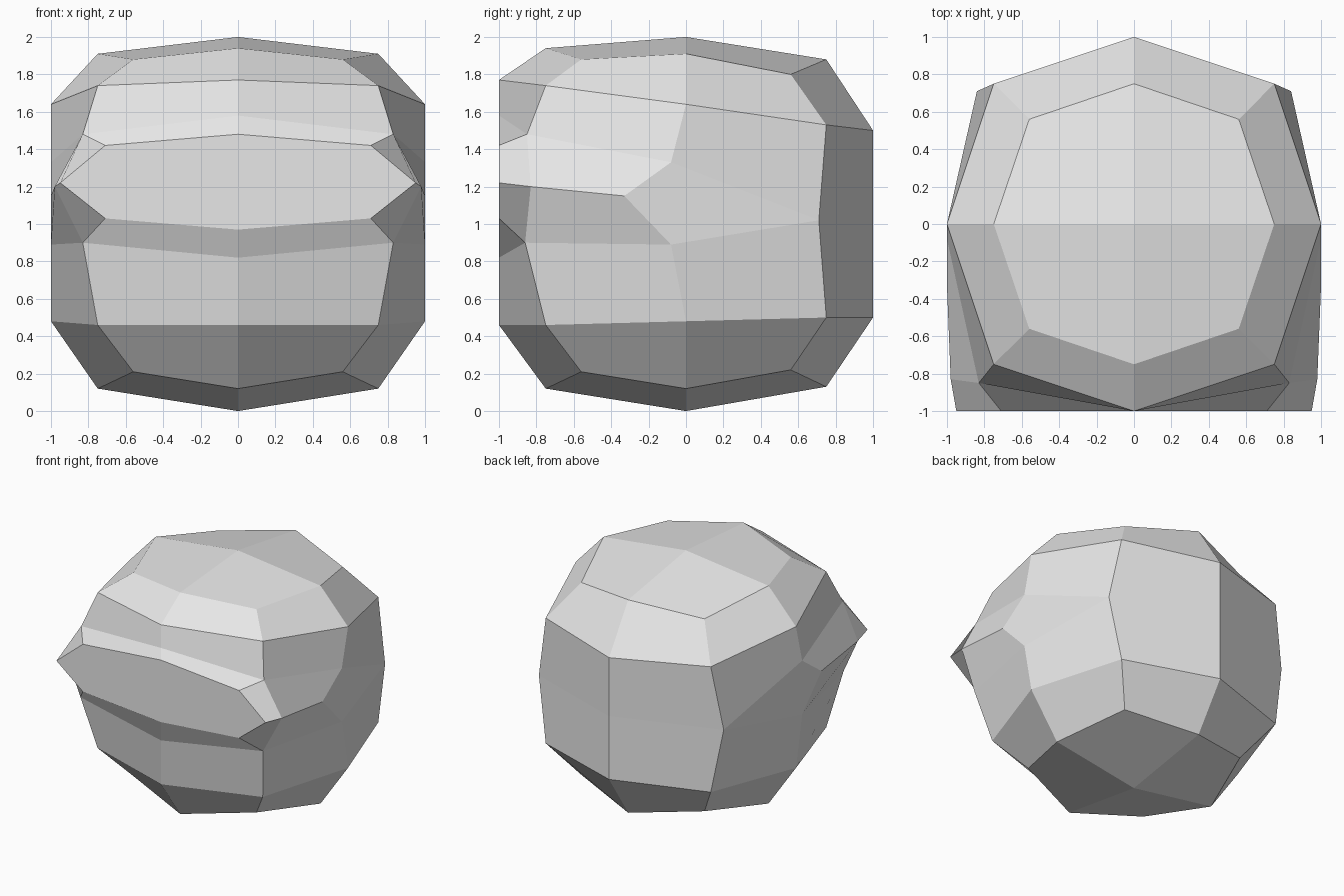
import bpy, bmesh

cube = bpy.data.objects.get("Cube")
if cube:
    bpy.data.objects.remove(cube, do_unlink=True)

grey = bpy.data.materials.new("light_grey")
grey.use_nodes = True
grey.diffuse_color = (0.8, 0.8, 0.8, 1)
grey.node_tree.nodes["Principled BSDF"].inputs["Base Color"].default_value = (0.8, 0.8, 0.8, 1)

bm = bmesh.new()


def points(*coords):
    return [bm.verts.new(c) for c in coords]


def strip(a, b):
    """Quads between two matching rows of points."""
    for i in range(len(a) - 1):
        bm.faces.new((a[i], a[i + 1], b[i + 1], b[i]))


def cap(pole, row):
    """Two quads that close a row of five points at the centre."""
    bm.faces.new((pole, row[0], row[1], row[2]))
    bm.faces.new((pole, row[2], row[3], row[4]))


# Left half: each row runs front centre, front corner, side, back corner, back centre
top, bottom = points((0, 0, 2), (0, 0, 0))
crown = points((0, -.75, 1.94), (.56, -.56, 1.88), (.75, 0, 1.91), (.56, .56, 1.8), (0, .75, 1.88))
brow = points((0, -1, 1.77), (.75, -.75, 1.74), (1, 0, 1.64), (.75, .75, 1.53), (0, 1, 1.5))
back = points((.84, .71, 1.02), (0, 1, 1.02))
upper = points((0, -1, 1.58), (.83, -.85, 1.48), (1, -.08, 1.33)) + back
lower = points((0, -1, .82), (.83, -.86, .9), (1, -.08, .89)) + back
jaw = points((0, -1, .46), (.75, -.75, .46), (1, 0, .48), (.75, .75, .5), (0, 1, .5))
base = points((0, -.75, .12), (.56, -.56, .21), (.75, 0, .12), (.56, .56, .22), (0, .75, .13))

cap(top, crown)
for a, b in ((crown, brow), (brow, upper), (lower, jaw), (jaw, base)):
    strip(a, b)
cap(bottom, base)

# Cheek wedge that runs back from the mouth corner
ridge = points((.98, -.83, 1.2), (1, -.33, 1.15))
strip(upper[1:3], ridge)
strip(ridge, lower[1:3])
bm.faces.new((upper[2], back[0], lower[2], ridge[1]))

# Lips and flat mouth face
mouth = points((0, -1, 1.48), (.71, -1, 1.42), (.95, -1, 1.22), (.71, -1, 1.03), (0, -1, .97))
strip([upper[0], upper[1], ridge[0], lower[1], lower[0]], mouth)
bm.faces.new(mouth)

# Mirror to the right half and weld the seam
bmesh.ops.mirror(bm, geom=bm.verts[:] + bm.edges[:] + bm.faces[:], axis='X', merge_dist=0.001)
bmesh.ops.remove_doubles(bm, verts=bm.verts[:], dist=0.001)
bmesh.ops.recalc_face_normals(bm, faces=bm.faces[:])

mesh = bpy.data.meshes.new("faceted_head")
bm.to_mesh(mesh)
bm.free()
mesh.materials.append(grey)
head = bpy.data.objects.new("faceted_head", mesh)
bpy.context.collection.objects.link(head)
